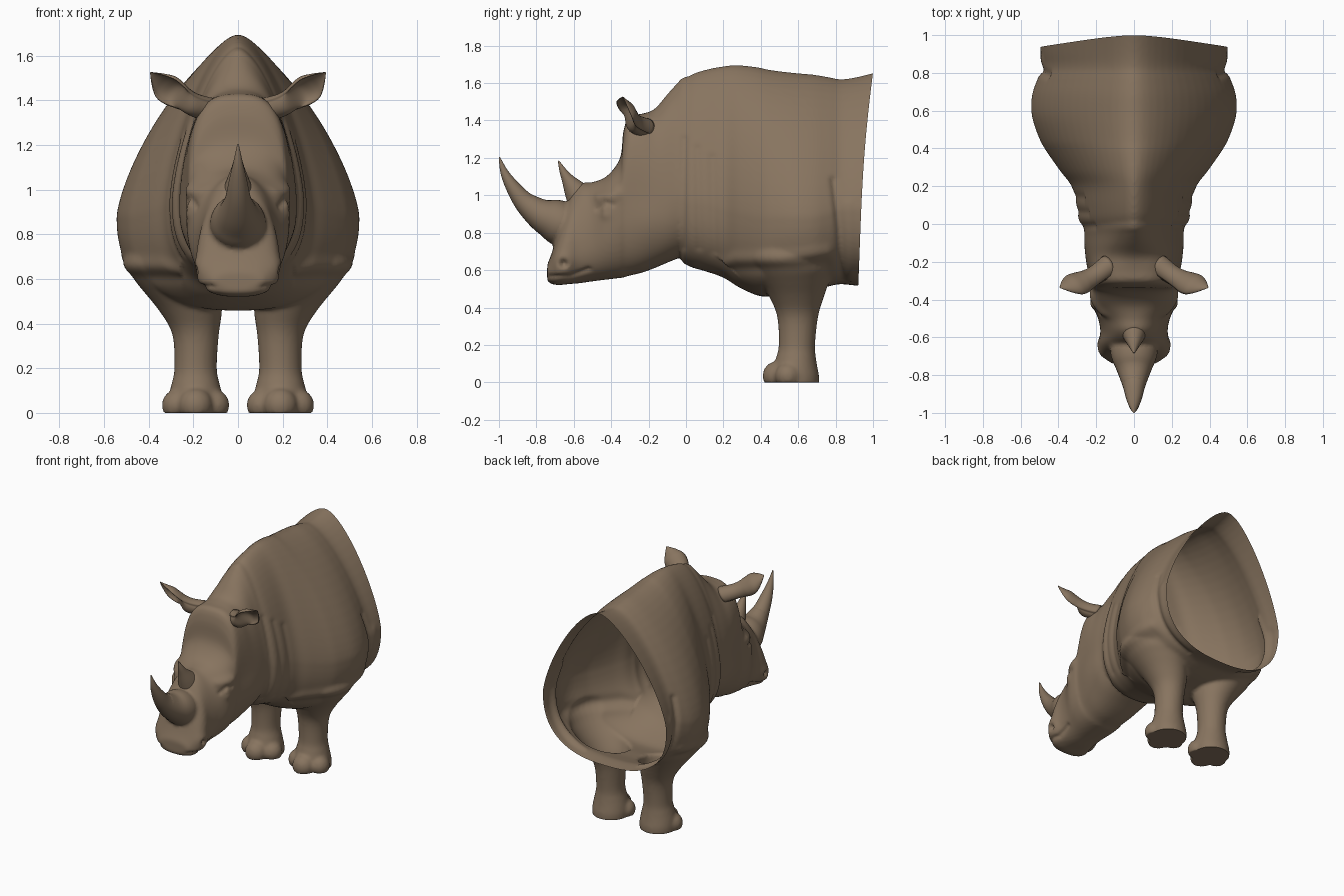
import bpy, bmesh, math
from mathutils import Vector

if "Cube" in bpy.data.objects:
    bpy.data.objects.remove(bpy.data.objects["Cube"])

hide = bpy.data.materials.new("grey brown hide")
hide.diffuse_color = (0.245, 0.175, 0.115, 1)
hide.use_nodes = True
hide.node_tree.nodes["Principled BSDF"].inputs["Base Color"].default_value = hide.diffuse_color


def spline(rows, steps):
    """Catmull-Rom interpolation between rows of section values."""
    out = []
    for i in range(len(rows) - 1):
        p0, p1 = rows[max(i - 1, 0)], rows[i]
        p2, p3 = rows[i + 1], rows[min(i + 2, len(rows) - 1)]
        for s in range(steps):
            t = s / steps
            out.append([0.5 * (2 * b + (c - a) * t + (2 * a - 5 * b + 4 * c - d) * t * t
                               + (3 * b - a - 3 * c + d) * t ** 3)
                        for a, b, c, d in zip(p0, p1, p2, p3)])
    return out + [list(rows[-1])]


def loft(bm, rings):
    """Closed skin through rings of equal length."""
    loops = [[bm.verts.new(p) for p in ring] for ring in rings]
    n = len(loops[0])
    for a, b in zip(loops, loops[1:]):
        for i in range(n):
            j = (i + 1) % n
            bm.faces.new((a[i], a[j], b[j], b[i]))
    bm.faces.new(loops[0])
    bm.faces.new(loops[-1][::-1])


def power(v, p):
    return math.copysign(abs(v) ** (2 / p), v)


def angles(n):
    return [2 * math.pi * i / n for i in range(n)]


def trunk_ring(y, top, bottom, width, mid, p_up):
    """Upright cross-section: softly peaked or boxy above the widest line, full below."""
    soft = .014
    peak = (1 - soft ** (p_up / 2)) ** (1 / p_up)
    ring = []
    for a in angles(72):
        c, s = math.cos(a), math.sin(a)
        if s >= 0:
            u = power(c, p_up)
            ur = min(1, math.sqrt(u * u * (1 - soft) + soft))
            z = mid + (top - mid) * max(0, 1 - ur ** p_up) ** (1 / p_up) / peak
        else:
            u, z = power(c, 2.5), mid + (mid - bottom) * power(s, 2.5)
        ring.append((width * u, y, z))
    return ring


def finish(bm, name):
    bmesh.ops.recalc_face_normals(bm, faces=bm.faces)
    me = bpy.data.meshes.new(name)
    bm.to_mesh(me)
    bm.free()
    me.materials.append(hide)
    for f in me.polygons:
        f.use_smooth = True
    ob = bpy.data.objects.new(name, me)
    bpy.context.collection.objects.link(ob)
    return ob


# Rough volumes: y, top, bottom, half width, widest height, upper roundness
BODY = [(1.1, 1.68, .50, .50, .93, 1.4), (.93, 1.635, .515, .495, .92, 1.4),
        (.83, 1.62, .525, .485, .92, 1.4), (.77, 1.63, .515, .51, .90, 1.4),
        (.68, 1.645, .495, .54, .88, 1.4), (.57, 1.655, .48, .54, .88, 1.4),
        (.45, 1.67, .46, .50, .88, 1.42), (.38, 1.685, .465, .46, .88, 1.43),
        (.28, 1.695, .51, .39, .90, 1.45), (.20, 1.69, .56, .33, .92, 1.47),
        (.10, 1.67, .595, .305, .95, 1.5), (.03, 1.645, .615, .295, .95, 1.5),
        (-.02, 1.60, .64, .272, .97, 1.5)]
HEAD = [(.15, 1.64, .72, .25, 1.05, 1.5), (0, 1.635, .68, .265, 1.0, 1.5),
        (-.05, 1.595, .66, .262, .97, 1.6), (-.10, 1.54, .64, .26, .95, 1.8),
        (-.17, 1.46, .61, .25, .95, 2.2), (-.24, 1.435, .585, .238, .93, 2.8),
        (-.305, 1.42, .57, .228, .92, 3), (-.335, 1.34, .56, .226, .92, 2.7),
        (-.352, 1.2, .558, .23, .90, 2.6), (-.42, 1.105, .55, .225, .87, 2.5),
        (-.50, 1.07, .54, .19, .78, 2.1), (-.57, 1.06, .53, .178, .72, 1.9),
        (-.63, .97, .525, .188, .67, 2), (-.68, .82, .52, .18, .63, 2.2),
        (-.715, .70, .525, .15, .60, 2.3), (-.742, .63, .54, .11, .59, 2.3)]
FRONT_HORN = [(-.575, .80, .105, .11), (-.65, .84, .125, .12), (-.71, .87, .118, .112),
              (-.78, .90, .088, .085), (-.86, .96, .058, .058), (-.92, 1.035, .042, .04),
              (-.97, 1.12, .022, .022), (-.998, 1.205, .003, .003)]
REAR_HORN = [(-.55, .97, .075, .09), (-.595, 1.03, .055, .06), (-.635, 1.09, .032, .032),
             (-.66, 1.135, .018, .018), (-.682, 1.185, .003, .003)]
# z, centre x, centre y, radius x, radius y
LEG = [(-.03, .19, .59, .12, .12), (.03, .19, .59, .125, .122), (.08, .19, .585, .12, .118),
       (.13, .19, .588, .108, .107), (.2, .19, .593, .095, .097), (.35, .19, .597, .104, .109),
       (.45, .21, .592, .138, .143), (.55, .25, .58, .178, .19), (.63, .272, .565, .222, .235),
       (.72, .28, .55, .22, .24), (.85, .28, .55, .19, .2), (1.0, .25, .55, .1, .1)]
# Middle toe, side toes, eye: x, y, z, radius
BLOBS = [(.19, .487, .035, .078), (.108, .545, .035, .07), (.272, .545, .035, .07),
         (.206, -.43, .928, .022)]


def horn_rings(rows):
    """Tapered rings in the middle plane: y, z, half width, half depth."""
    rows = spline(rows, 4)
    rings = []
    for i, (y, z, rx, rn) in enumerate(rows):
        a, b = rows[max(i - 1, 0)], rows[min(i + 1, len(rows) - 1)]
        t = Vector((b[0] - a[0], b[1] - a[1])).normalized()
        rings.append([(rx * math.cos(k), y - t.y * rn * math.sin(k), z + t.x * rn * math.sin(k))
                      for k in angles(28)])
    return rings


rough = bmesh.new()
for table in (BODY, HEAD):
    loft(rough, [trunk_ring(*r) for r in spline(table, 4)])
loft(rough, horn_rings(FRONT_HORN[:5]))
for side in (-1, 1):
    loft(rough, [[(side * (x + rx * math.cos(a)), y + ry * math.sin(a), z) for a in angles(32)]
                 for z, x, y, rx, ry in spline(LEG, 4)])
    for x, y, z, r in BLOBS:
        made = bmesh.ops.create_uvsphere(rough, u_segments=20, v_segments=12, radius=r)
        for v in made["verts"]:
            v.co += Vector((side * x, y, z))
blank = finish(rough, "animal_blank")

# Fuse the volumes into one skin
fuse = blank.modifiers.new("fuse", 'REMESH')
fuse.mode = 'VOXEL'
fuse.voxel_size = .012
relax = blank.modifiers.new("relax", 'SMOOTH')
relax.iterations = 4
fused = bpy.data.meshes.new_from_object(blank.evaluated_get(bpy.context.evaluated_depsgraph_get()))
bpy.data.objects.remove(blank)
skin = bmesh.new()
skin.from_mesh(fused)
bpy.data.meshes.remove(fused)

# Sculpting strokes on both sides: path in (y, z), width, depth, smallest |x|
STROKES = [
    ([(.79, 1.08), (.82, .85), (.84, .53)], .02, -.012, .2),            # flank fold
    ([(.87, .95), (.88, .56)], .03, .006, .2),                          # rear lip
    ([(.12, .61), (.27, .66), (.5, .665), (.75, .70)], .035, .012, .25),  # shoulder fold
    ([(.25, .60), (.4, .605), (.6, .61), (.75, .63)], .03, -.006, .25),
    ([(-.01, 1.3), (-.015, .72)], .018, -.006, .1),                     # neck folds
    ([(.06, 1.25), (.07, .72)], .02, -.006, .1),
    ([(.14, 1.2), (.15, .7)], .022, -.006, .1),
    ([(-.74, .565), (-.62, .565), (-.52, .605)], .012, -.012, .05),     # mouth
    ([(-.66, .645)], .045, .012, .08),                                  # nostril
    ([(-.655, .635)], .02, -.04, .08),
    ([(-.38, 1.0), (-.46, .985)], .03, .014, .1),                       # brow
    ([(-.39, .95), (-.43, .962), (-.475, .925)], .012, -.008, .1),      # eyelid
    ([(-.43, .895)], .025, .008, .1),
    ([(-.2, .85)], .12, .010, .1),                                      # cheek
]


def stroke_distance(p, path):
    best = min((p - q).length for q in path)
    for a, b in zip(path, path[1:]):
        t = (p - a).dot(b - a) / (b - a).length_squared
        if 0 < t < 1:
            best = min(best, (p - a - (b - a) * t).length)
    return best


skin.normal_update()
strokes = [([Vector(q) for q in path], w, d, m) for path, w, d, m in STROKES]
for v in skin.verts:
    p, move = Vector((v.co.y, v.co.z)), 0
    for path, w, d, m in strokes:
        if abs(v.co.x) > m and v.normal.x * v.co.x > 0:
            dist = stroke_distance(p, path)
            if dist < 3 * w:
                move += d * math.exp(-(dist / w) ** 2) * min(1, 2 * abs(v.normal.x))
    v.co += v.normal * move
    v.co.z = max(v.co.z, 0)

# Open the hollow rear with a slanted cut
bmesh.ops.bisect_plane(skin, geom=skin.verts[:] + skin.edges[:] + skin.faces[:],
                       plane_co=(0, .999, 1.65), plane_no=(0, 1.13, -.078), clear_outer=True)
for v in skin.verts:  # bow the rear rim slightly inward
    if v.co.y > .86 and .52 < v.co.z < 1.65:
        v.co.y -= .15 * (v.co.y - .86) * math.sin(math.pi * (v.co.z - .52) / 1.13)
finish(skin, "body_skin")

for name, rows in (("front_horn", FRONT_HORN), ("rear_horn", REAR_HORN)):
    bm = bmesh.new()
    loft(bm, horn_rings(rows))
    finish(bm, name)

# Cupped ears: position along ear, half width, back depth, inner depth
EAR = [(0, .06, .06, -.055), (.25, .056, .055, -.045), (.42, .062, .058, .0), (.55, .073, .06, .045),
       (.70, .075, .055, .042), (.83, .052, .034, .025), (.94, .022, .014, .009),
       (1, .003, .003, .001)]
base, tip = Vector((.14, -.225, 1.36)), Vector((.392, -.338, 1.525))
axis = (tip - base).normalized()
face = Vector((.19, -.75, -.58))
face = (face - axis * face.dot(axis)).normalized()
across = axis.cross(face)
for side, name in ((-1, "ear_right"), (1, "ear_left")):
    bm, rings = bmesh.new(), []
    for t, w, back, inner in spline(EAR, 4):
        # The rim lobes swing forward of the straight axis
        c = base.lerp(tip, t) + face * .042 * math.sin(math.pi * t)
        half = [math.pi * i / 14 for i in range(15)]
        ring = [c + across * w * math.cos(a) - face * back * math.sin(a) for a in half]
        ring += [c + across * w * .9 * math.cos(a) - face * inner * math.sin(a) for a in half[::-1]]
        rings.append([(side * p.x, p.y, p.z) for p in ring])
    loft(bm, rings)
    finish(bm, name)
